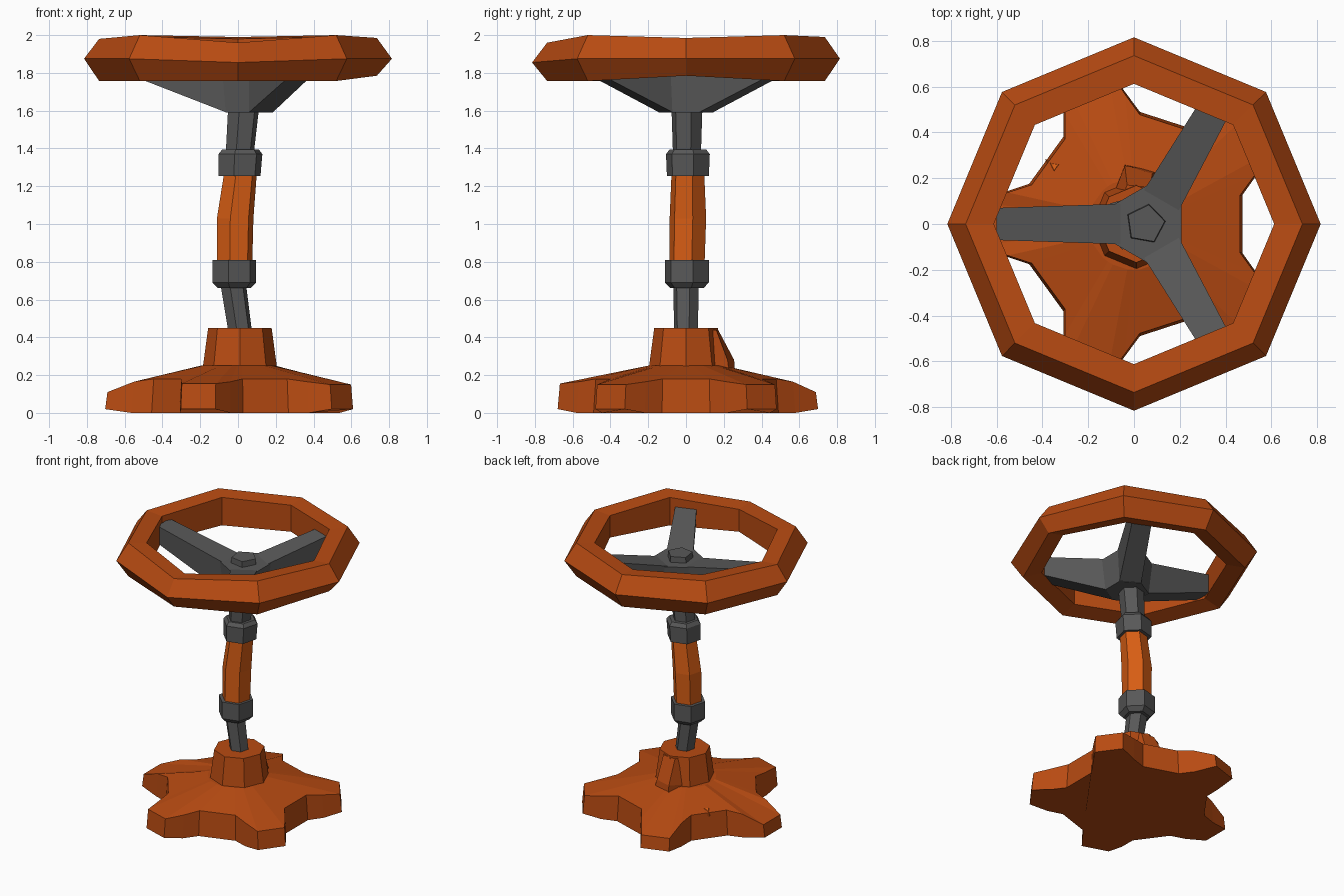
import bpy, bmesh, math
from mathutils import Vector

cube = bpy.data.objects.get("Cube")
if cube:
    bpy.data.objects.remove(cube, do_unlink=True)


def material(name, rgb):
    m = bpy.data.materials.new(name)
    m.use_nodes = True
    m.diffuse_color = (*rgb, 1)
    m.node_tree.nodes["Principled BSDF"].inputs["Base Color"].default_value = (*rgb, 1)
    return m


rust = material("rust orange", (0.48, 0.07, 0.006))
bright = material("bright orange", (0.68, 0.11, 0.007))
grey = material("dark grey", (0.098, 0.098, 0.098))


def loft(name, rings, mat, closed=False):
    """Skin a list of equal-length point rings; cap the ends or join them up."""
    bm = bmesh.new()
    loops = [[bm.verts.new(p) for p in ring] for ring in rings]
    pairs = list(zip(loops, loops[1:]))
    if closed:
        pairs.append((loops[-1], loops[0]))
    else:
        bm.faces.new(loops[0])
        bm.faces.new(loops[-1])
    for a, b in pairs:
        for i in range(len(a)):
            j = (i + 1) % len(a)
            bm.faces.new((a[i], a[j], b[j], b[i]))
    bmesh.ops.recalc_face_normals(bm, faces=bm.faces)
    mesh = bpy.data.meshes.new(name)
    bm.to_mesh(mesh)
    bm.free()
    mesh.materials.append(mat)
    obj = bpy.data.objects.new(name, mesh)
    bpy.context.collection.objects.link(obj)
    return obj


def polar(r, degrees, z, cx=0, cy=0):
    a = math.radians(degrees)
    return Vector((cx + r * math.cos(a), cy + r * math.sin(a), z))


def ngon(n, r, z, cx=0, cy=0, start=0):
    return [polar(r, start + 360 * i / n, z, cx, cy) for i in range(n)]


# Star-shaped foot: five blunt arms, sloping up to the middle
bottom, top, crown = [], [], []
for k, tip in enumerate((0.15, 0.11, 0.11, 0.155, 0.15)):
    middle = 36 + 72 * k
    reach = 0.71 if k in (1, 2) else 0.69
    for off, r, lift, z in ((-21, 0.49, 0, 0.18), (-14, 0.58, 0, 0.165),
                            (-8, reach, 0.02, tip), (8, reach, 0.02, tip),
                            (14, 0.58, 0, 0.165), (21, 0.49, 0, 0.18)):
        bottom.append(polar(r, middle + off, lift))
        top.append(polar(r - 0.012, middle + off, z))
        crown.append(polar(0.2, middle + off * 1.2, 0.25))
loft("foot", [bottom, top, crown], rust)

# Collar of the foot with a buttress behind it
loft("foot_collar", [ngon(8, 0.2, 0.22, 0.01), ngon(8, 0.195, 0.25, 0.01),
                     ngon(8, 0.168, 0.45, 0.01)], rust)
loft("foot_buttress", [
    [(-0.1, 0.1, 0.2), (0.13, 0.1, 0.2), (0.1, 0.23, 0.2), (-0.04, 0.26, 0.2)],
    [(-0.1, 0.1, 0.25), (0.13, 0.1, 0.25), (0.08, 0.22, 0.28), (-0.04, 0.255, 0.28)],
    [(-0.06, 0.1, 0.44), (0.09, 0.1, 0.44), (0.07, 0.16, 0.44), (-0.03, 0.17, 0.44)]], rust)

# Chipped spots on the foot
for i, (angle, r, z) in enumerate(((144, 0.44, 0.17), (-48, 0.52, 0.155), (247, 0.6, 0.14))):
    loft("foot_chip_%d" % (i + 1),
         [[polar(r - 0.04, angle - 5, z), polar(r + 0.04, angle, z - 0.01), polar(r - 0.03, angle + 5, z)],
          [polar(r - 0.02, angle - 2, z + 0.025), polar(r + 0.01, angle, z + 0.015),
           polar(r - 0.02, angle + 2, z + 0.025)]], bright)


# Bent column, each section given as (height, radius, x, y)
def column(name, sections, mat):
    loft(name, [ngon(6, r, z, x, y, 15) for z, r, x, y in sections], mat)


column("lower_shaft", [(0.44, 0.065, 0.01, 0), (0.68, 0.07, -0.025, 0)], grey)
column("lower_nut", [(0.66, 0.09, -0.02, 0.005), (0.69, 0.12, -0.02, 0.005),
                     (0.81, 0.12, -0.02, 0.005)], grey)
column("grip_sleeve", [(0.8, 0.097, -0.018, 0.005), (1.03, 0.1, -0.015, 0.01),
                       (1.26, 0.09, 0.012, 0.01)], bright)
column("upper_nut", [(1.255, 0.115, 0.008, 0.01), (1.37, 0.12, 0.013, 0.01),
                     (1.395, 0.1, 0.013, 0.01)], grey)
column("upper_shaft", [(1.38, 0.077, 0.01, 0.005), (1.62, 0.085, 0.03, 0.005)], grey)

# Wheel hub with its cap
HUB = 0.06
loft("wheel_hub", [ngon(6, 0.145, 1.59, HUB, 0, 30), ngon(6, 0.17, 1.815, HUB, 0, 30)], grey)
loft("hub_cap", [ngon(5, 0.09, 1.8, HUB - 0.01, 0, 80),
                 ngon(5, 0.085, 1.855, HUB - 0.01, 0, 80)], grey)

# Three spokes rising from the hub to the rim
for k, length in enumerate((0.58, 0.66, 0.58)):
    a = math.radians(60 + 120 * k)
    out = Vector((math.cos(a), math.sin(a), 0))
    side = Vector((-math.sin(a), math.cos(a), 0))
    rings = []
    for d, low, high, w_low, w_high in ((0.12, 1.59, 1.815, 0.073, 0.088),
                                        (length, 1.8, 1.93, 0.065, 0.07)):
        c = Vector((HUB, 0, 0)) + out * d
        rings.append([c + side * w + Vector((0, 0, z)) for w, z in
                      ((-w_low, low), (w_low, low), (w_high, high), (-w_high, high))])
    loft("wheel_spoke_%d" % (k + 1), rings, grey)

# Eight-sided, slightly uneven wheel rim
rings = []
for k, crest in enumerate((1.985, 2, 1.99, 2, 1.98, 2, 1.96, 2)):
    base = 1.785 if k == 0 else 1.757
    middle = 1.855 if k == 6 else 1.875
    rings.append([polar(r, 45 * k, z) for r, z in
                  ((0.815, middle), (0.735, crest), (0.612, crest - 0.01),
                   (0.612, base + 0.03), (0.735, base))])
loft("wheel_rim", rings, rust, closed=True)
